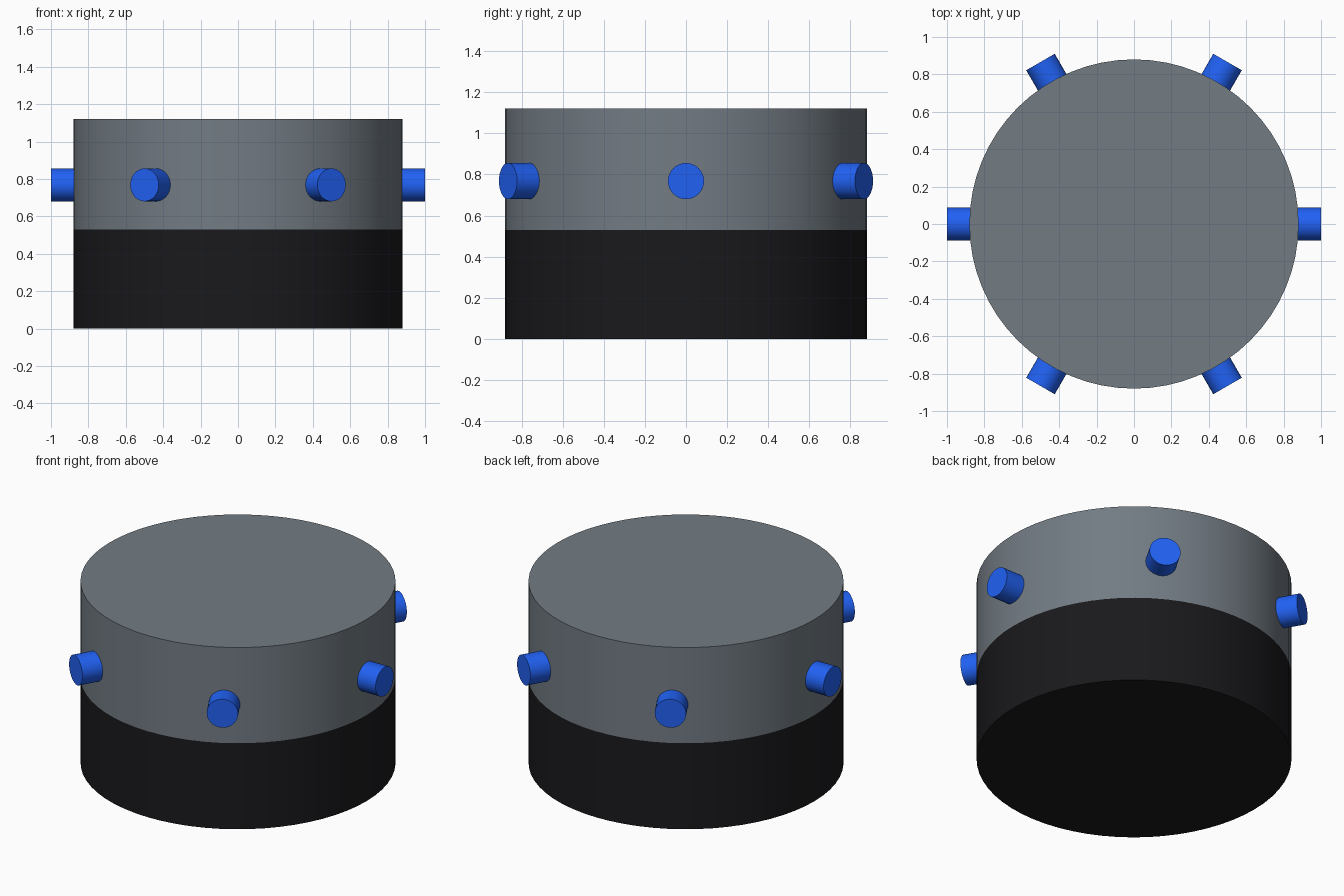
import bpy
from math import radians, cos, sin, pi

if "Cube" in bpy.data.objects:
    bpy.data.objects.remove(bpy.data.objects["Cube"])


def material(name, rgb):
    mat = bpy.data.materials.new(name)
    mat.diffuse_color = (*rgb, 1)
    mat.use_nodes = True
    mat.node_tree.nodes["Principled BSDF"].inputs["Base Color"].default_value = mat.diffuse_color
    return mat


def cylinder(name, radius, depth, location, mat, sides, rotation=(0, 0, 0)):
    bpy.ops.mesh.primitive_cylinder_add(vertices=sides, radius=radius, depth=depth,
                                        location=location, rotation=rotation)
    obj = bpy.context.object
    obj.name = name
    obj.data.materials.append(mat)
    bpy.ops.object.shade_smooth_by_angle(angle=radians(30))
    return obj


black = material("black", (0.01, 0.01, 0.012))
grey = material("slate_grey", (0.17, 0.20, 0.23))
blue = material("blue", (0.015, 0.12, 0.9))

BODY_R, SPLIT_Z, TOP_Z = 0.88, 0.53, 1.12
PEG_R, PEG_Z, PEG_IN, PEG_OUT = 0.088, 0.768, 0.80, 1.0

# Drum: black lower half, grey upper half
cylinder("lower_body", BODY_R, SPLIT_Z, (0, 0, SPLIT_Z / 2), black, 64)
cylinder("upper_body", BODY_R, TOP_Z - SPLIT_Z, (0, 0, (TOP_Z + SPLIT_Z) / 2), grey, 64)

# Six radial pegs around the upper half
for i in range(6):
    a = i * pi / 3
    r = (PEG_IN + PEG_OUT) / 2
    cylinder(f"peg_{i + 1}", PEG_R, PEG_OUT - PEG_IN, (r * cos(a), r * sin(a), PEG_Z),
             blue, 32, (0, pi / 2, a))
